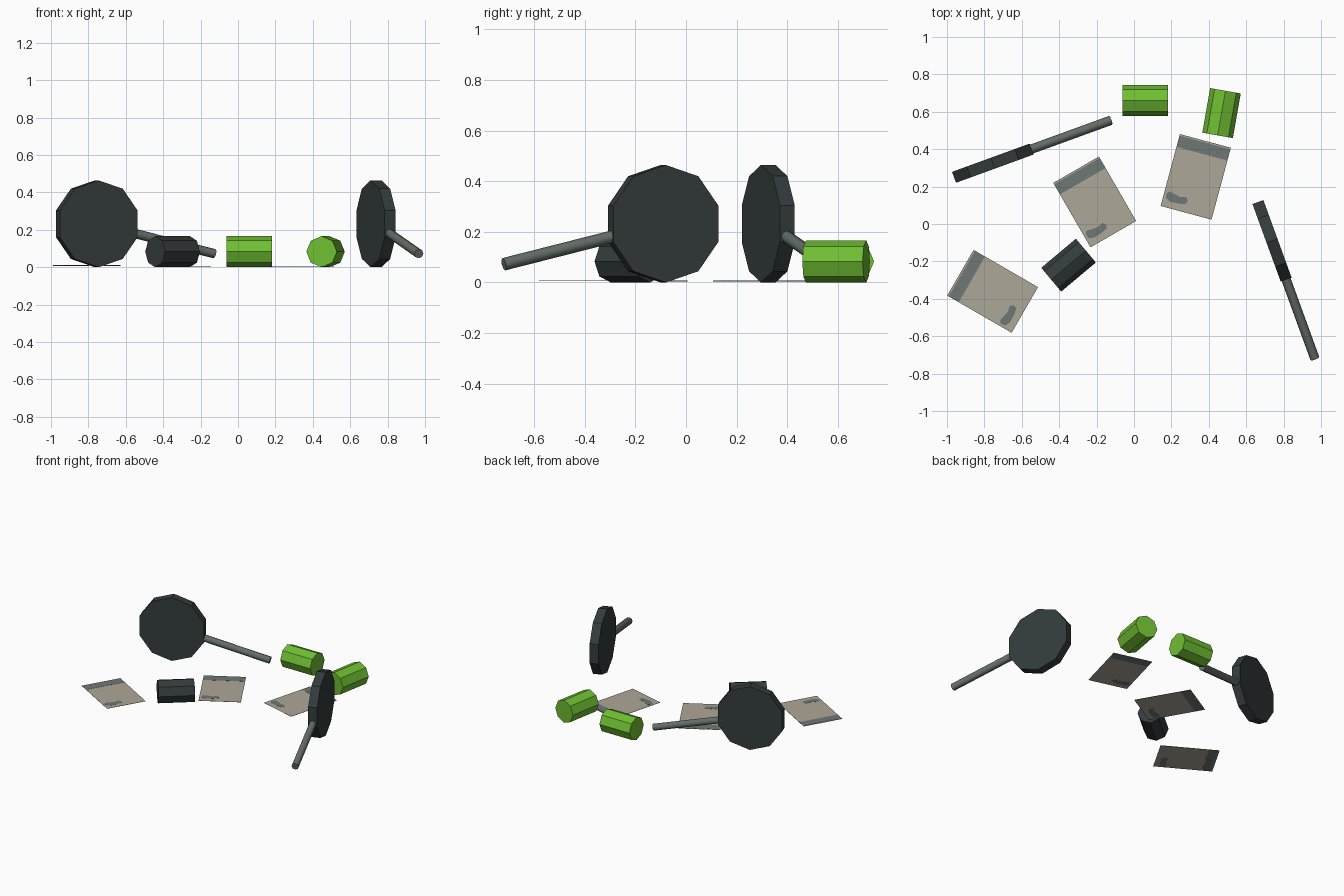
import bpy, bmesh
from math import radians, cos, sin
from mathutils import Vector, Matrix

cube = bpy.data.objects.get("Cube")
if cube:
    bpy.data.objects.remove(cube, do_unlink=True)


def material(name, rgb):
    m = bpy.data.materials.new(name)
    m.use_nodes = True
    m.diffuse_color = (*rgb, 1)
    m.node_tree.nodes["Principled BSDF"].inputs["Base Color"].default_value = (*rgb, 1)
    return m


CHARCOAL = material("charcoal", (0.034, 0.045, 0.046))
GREY = material("handle grey", (0.127, 0.156, 0.141))
GREEN = material("bright green", (0.16, 0.52, 0.032))
PAPER = material("paper beige", (0.42, 0.385, 0.315))
INK = material("faded ink", (0.155, 0.19, 0.172))


def rod(name, sides, radius, start, end, mat, smooth=False):
    """Prism from start to end, with one corner pointing up."""
    start, end = Vector(start), Vector(end)
    axis = end - start
    bpy.ops.mesh.primitive_cylinder_add(vertices=sides, radius=radius, depth=axis.length)
    ob = bpy.context.object
    ob.name = name
    ob.matrix_world = (Matrix.Translation((start + end) / 2)
                       @ axis.to_track_quat('Z', 'Y').to_matrix().to_4x4())
    ob.data.materials.append(mat)
    if smooth:
        bpy.ops.object.shade_smooth_by_angle(angle=radians(60))
    return ob


def plate(name, outline, thickness, frame, mat):
    """Flat outline thickened evenly about its own plane."""
    bm = bmesh.new()
    face = bm.faces.new([bm.verts.new((u, v, -thickness / 2)) for u, v in outline])
    top = bmesh.ops.extrude_face_region(bm, geom=[face])["geom"]
    verts = [g for g in top if isinstance(g, bmesh.types.BMVert)]
    bmesh.ops.translate(bm, verts=verts, vec=(0, 0, thickness))
    bmesh.ops.recalc_face_normals(bm, faces=bm.faces)
    me = bpy.data.meshes.new(name)
    bm.to_mesh(me)
    bm.free()
    me.materials.append(mat)
    ob = bpy.data.objects.new(name, me)
    ob.matrix_world = frame
    bpy.context.collection.objects.link(ob)


def rect(u0, u1, v0, v1):
    return [(u0, v0), (u1, v0), (u1, v1), (u0, v1)]


# Paddles: upright ten-sided heads with sloping handles
def paddle(label, x, y, degrees):
    a = radians(degrees)
    along, side = Vector((cos(a), sin(a), 0)), Vector((-sin(a), cos(a), 0))
    centre = Vector((x, y, 0.232))
    rod(label + "_paddle_head", 10, 0.232, centre - side * 0.031, centre + side * 0.031, CHARCOAL)
    rod(label + "_paddle_handle", 8, 0.025, centre + along * 0.1 + Vector((0, 0, -0.024)),
        centre + along * 0.67 + Vector((0, 0, -0.16)), GREY, smooth=True)


paddle("right", -0.755, 0.325, 20)
paddle("left", 0.738, -0.09, -70)


# Canisters lying on their sides
def canister(name, x, y, degrees, mat):
    a = radians(degrees)
    half = Vector((cos(a), sin(a), 0)) * 0.121
    centre = Vector((x, y, 0.083))
    rod(name, 8, 0.083, centre - half, centre + half, mat)


canister("green_canister_back", 0.06, 0.66, 0, GREEN)
canister("green_canister_left", 0.468, 0.593, 80, GREEN)
canister("dark_canister", -0.35, -0.22, 40, CHARCOAL)

# Paper sheets with a header band and a smudge near one corner
SMUDGE = [(0.112, -0.118), (0.118, -0.085), (0.125, -0.055), (0.118, -0.02), (0.135, -0.008),
          (0.155, -0.015), (0.162, -0.05), (0.163, -0.1), (0.15, -0.125), (0.128, -0.128)]


def sheet(label, x, y, z, degrees):
    frame = Matrix.Translation((x, y, z)) @ Matrix.Rotation(radians(degrees), 4, 'Z')
    plate(label + "_sheet", rect(-0.199, 0.199, -0.141, 0.141), 0.0015, frame, PAPER)
    plate(label + "_sheet_header", rect(-0.19, -0.128, -0.139, 0.139), 0.003, frame, INK)
    plate(label + "_sheet_smudge", SMUDGE, 0.003, frame, INK)


sheet("front", -0.756, -0.36, 0.009, -30)
sheet("middle", -0.21, 0.118, 0.006, -60)
sheet("back", 0.33, 0.252, 0.006, -105)
